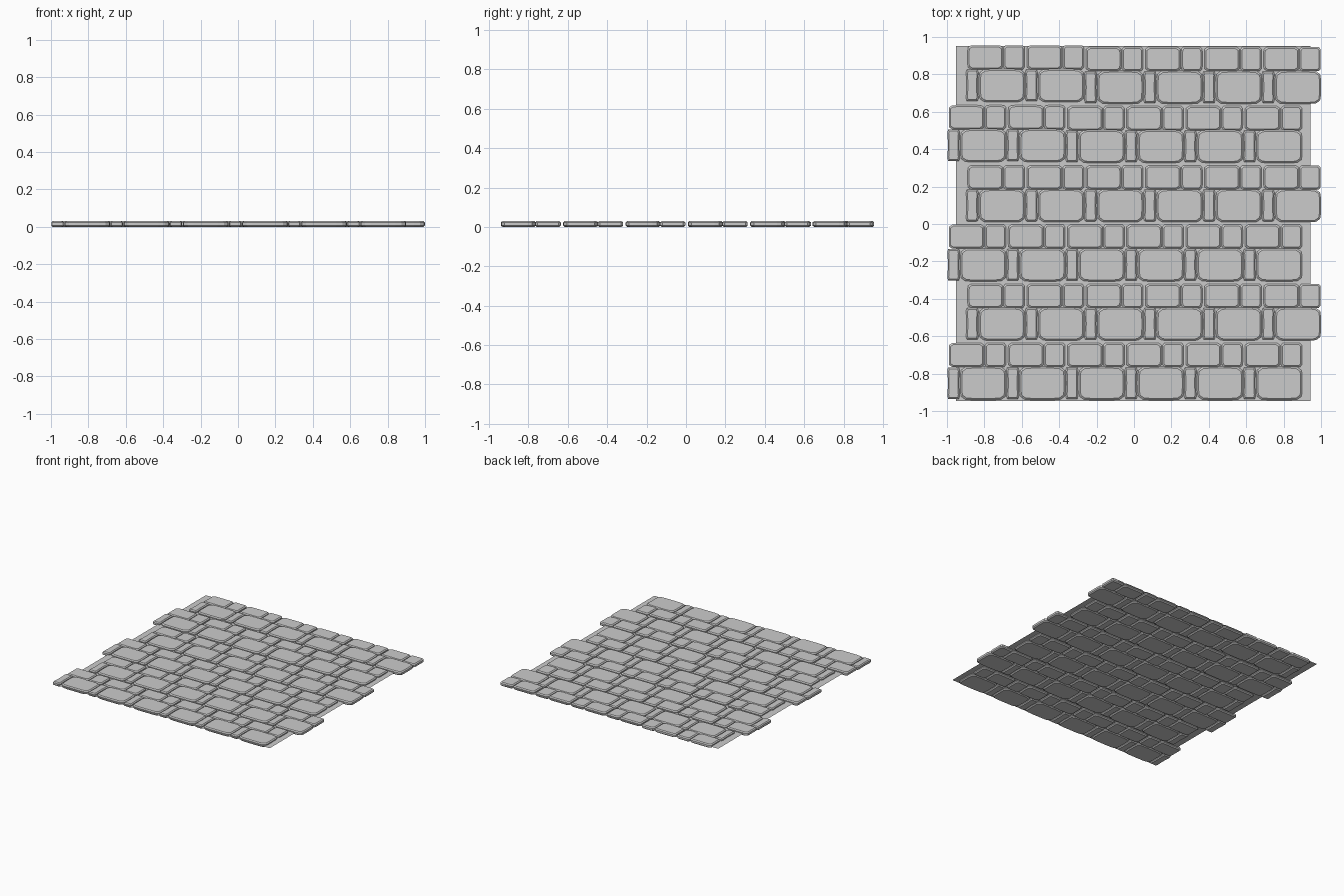
import bpy, bmesh, math

if "Cube" in bpy.data.objects:
    bpy.data.objects.remove(bpy.data.objects["Cube"])

P = 0.3165          # pattern period in x and y
H = 0.03            # stone thickness


def outline(w, h, power, pinch, inset, n=32):
    """Rounded rectangle (superellipse); pinch makes the long sides concave."""
    pts = []
    for i in range(n):
        a = 2 * math.pi * (i + 0.5) / n
        # square the angle spacing so points gather in the corners
        c, s = math.cos(a), math.sin(a)
        r = (abs(c) ** power + abs(s) ** power) ** (-1 / power)
        u, v = c * r, s * r
        x = u * (w / 2 - inset) * (1 - pinch * (1 - v * v))
        pts.append((x, v * (h / 2 - inset)))
    return pts


def stone_mesh(name, w, h, power, pinch=0.0, b=0.008):
    """Slab with chamfered top and bottom rims."""
    bm = bmesh.new()
    rings = []
    for z, inset in ((0, b), (b * 0.9, 0), (H - b * 0.9, 0), (H, b)):
        rings.append([bm.verts.new((x, y, z))
                      for x, y in outline(w, h, power, pinch, inset)])
    n = len(rings[0])
    for lo, hi in zip(rings, rings[1:]):
        for i in range(n):
            j = (i + 1) % n
            bm.faces.new((lo[i], lo[j], hi[j], hi[i]))
    bm.faces.new(rings[-1])
    bm.faces.new(rings[0][::-1])
    me = bpy.data.meshes.new(name)
    bm.to_mesh(me)
    bm.free()
    return me


# stone kinds: name, x span, y span inside one period, corner power, pinch
kinds = [
    ("narrow_stone", 0.000, 0.070, 0.010, 0.179, 14, 0.14),
    ("large_stone", 0.072, 0.3165, 0.005, 0.182, 7, 0.0),
    ("medium_stone", 0.011, 0.199, 0.180, 0.309, 14, 0.0),
    ("small_stone", 0.203, 0.3155, 0.180, 0.309, 14, 0.0),
]
stones = []
for name, x0, x1, y0, y1, power, pinch in kinds:
    me = stone_mesh(name, x1 - x0, y1 - y0, power, pinch)
    stones.append((name, me, (x0 + x1) / 2, (y0 + y1) / 2))

# courses of stones, alternate bands shifted sideways
for band in range(6):
    start = -1.0 if band % 2 == 0 else -0.90
    for col in range(6):
        lift = {4: 0.005, 5: 0.009}.get(band, 0) if col < 2 else 0
        for name, me, cx, cy in stones:
            ob = bpy.data.objects.new(f"{name}_{band}_{col}", me)
            ob.location = (start + col * P + cx, -0.945 + band * P + cy + lift, 0)
            bpy.context.collection.objects.link(ob)

# thin mortar sheet at mid height
bpy.ops.mesh.primitive_plane_add(size=1.896, location=(-0.004, 0.003, H / 2))
bpy.context.object.name = "mortar_sheet"
